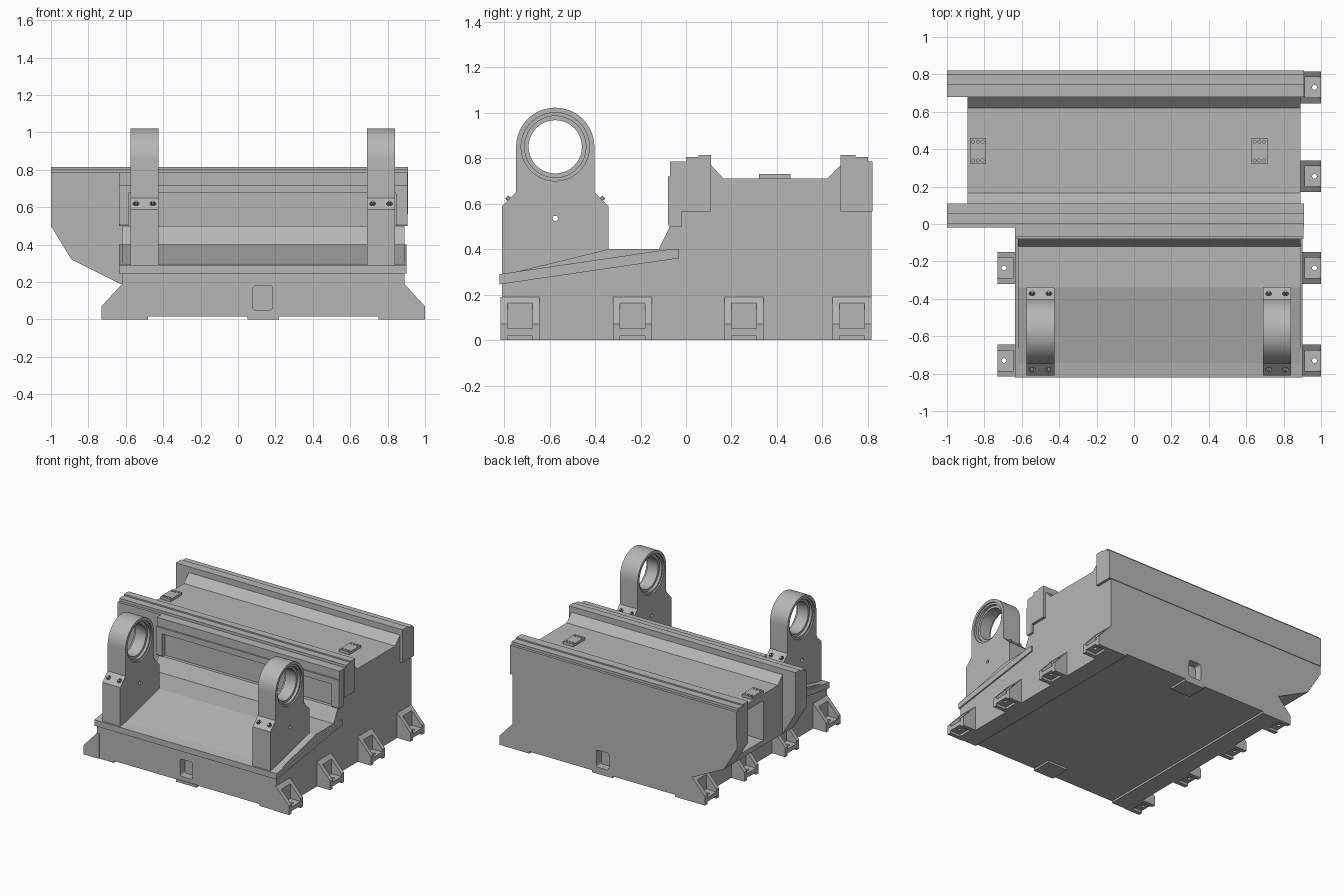
import bpy, bmesh, math
from mathutils import Matrix, Vector

if "Cube" in bpy.data.objects:
    bpy.data.objects.remove(bpy.data.objects["Cube"], do_unlink=True)

GREY = (0.47, 0.47, 0.47, 1)
iron = bpy.data.materials.new("cast_grey")
iron.use_nodes = True
iron.diffuse_color = GREY
iron.node_tree.nodes["Principled BSDF"].inputs["Base Color"].default_value = GREY


def finish(name, bm):
    bmesh.ops.recalc_face_normals(bm, faces=bm.faces)
    mesh = bpy.data.meshes.new(name)
    bm.to_mesh(mesh)
    bm.free()
    mesh.materials.append(iron)
    obj = bpy.data.objects.new(name, mesh)
    bpy.context.collection.objects.link(obj)
    return obj


def prism(name, profile, a, b, axis="x"):
    """Extrude a (y, z) profile along x, or an (x, z) profile along y."""
    bm = bmesh.new()
    place = (lambda p: (a, p[0], p[1])) if axis == "x" else (lambda p: (p[0], a, p[1]))
    face = bm.faces.new([bm.verts.new(place(p)) for p in profile])
    new = bmesh.ops.extrude_face_region(bm, geom=[face])["geom"]
    step = Vector((b - a, 0, 0)) if axis == "x" else Vector((0, b - a, 0))
    bmesh.ops.translate(bm, vec=step, verts=[v for v in new if isinstance(v, bmesh.types.BMVert)])
    return finish(name, bm)


def box(name, x, y, z):
    return prism(name, [(y[0], z[0]), (y[1], z[0]), (y[1], z[1]), (y[0], z[1])], *x)


def cylinder(name, centre, radius, depth, direction, sides=48):
    bm = bmesh.new()
    turn = Vector((0, 0, 1)).rotation_difference(Vector(direction)).to_matrix().to_4x4()
    bmesh.ops.create_cone(bm, cap_ends=True, segments=sides, radius1=radius, radius2=radius,
                          depth=depth, matrix=Matrix.Translation(centre) @ turn)
    return finish(name, bm)


def select(obj):
    bpy.ops.object.select_all(action="DESELECT")
    obj.select_set(True)
    bpy.context.view_layer.objects.active = obj


def cut(obj, cutter):
    cutter.hide_render = True
    mod = obj.modifiers.new("cut", "BOOLEAN")
    mod.operation, mod.solver, mod.object = "DIFFERENCE", "EXACT", cutter
    select(obj)
    bpy.ops.object.modifier_apply(modifier="cut")
    bpy.data.objects.remove(cutter, do_unlink=True)


LEFT, RIGHT = 0.89, -0.62      # side walls of the casting
MID = (LEFT + RIGHT) / 2

# Main casting with sloped pan at the front and trough on top
body = prism("main_casting", [
    (-0.81, 0.015), (-0.81, 0.285), (-0.34, 0.40), (-0.12, 0.40), (-0.07, 0.50), (-0.03, 0.50),
    (-0.03, 0.77), (0.11, 0.77), (0.165, 0.71), (0.62, 0.71), (0.68, 0.77), (0.815, 0.77),
    (0.815, 0.015)], RIGHT, LEFT)

# Lifting pockets, front and back
for y in (-0.81, 0.815):
    pocket = box("pocket", (0.08, 0.185), (y - 0.06, y + 0.06), (0.05, 0.18))
    bm = bmesh.new()
    bm.from_mesh(pocket.data)
    edges = [e for e in bm.edges if abs(e.verts[0].co.y - e.verts[1].co.y) > 0.1]
    bmesh.ops.bevel(bm, geom=edges, offset=0.015, segments=3, profile=0.5, affect="EDGES")
    bm.to_mesh(pocket.data)
    bm.free()
    cut(body, pocket)

# Sloped flange around the pan
prism("pan_flange", [(-0.82, 0.245), (-0.82, 0.29), (-0.07, 0.40), (-0.03, 0.40), (-0.03, 0.36)],
      -0.635, 0.90)

# Front wall frame with a recessed panel
frame = prism("front_frame", [(-0.02, 0.50), (-0.075, 0.50), (-0.08, 0.51), (-0.08, 0.72),
                              (-0.07, 0.72), (-0.07, 0.785), (-0.02, 0.785)], -0.635, 0.905)
cut(frame, box("panel", (-0.585, 0.845), (-0.1, -0.045), (0.49, 0.675)))

# Stepped rails along the top
prism("front_rail", [(-0.02, 0.565), (-0.02, 0.785), (0, 0.785), (0, 0.805), (0.055, 0.805),
                     (0.055, 0.815), (0.11, 0.815), (0.11, 0.565)], -1, 0.91)
prism("rear_rail", [(0.68, 0.565), (0.68, 0.815), (0.745, 0.815), (0.745, 0.805), (0.80, 0.805),
                    (0.80, 0.785), (0.82, 0.785), (0.82, 0.565)], -1, 0.91)

# Overhanging end: two side wings, hollow middle and trough slopes
wing = [(-1, 0.78), (-1, 0.50), (-0.89, 0.32), (-0.63, 0.19), (-0.60, 0.19), (-0.60, 0.78)]
prism("front_wing", wing, -0.02, 0.11, "y")
prism("rear_wing", wing, 0.68, 0.815, "y")
middle = prism("overhang_middle", [(-0.89, 0.71), (-0.89, 0.32), (-0.63, 0.19), (-0.60, 0.19),
                                   (-0.60, 0.71)], 0.10, 0.69, "y")
cut(middle, box("cavity", (-0.95, -0.66), (0.34, 0.64), (0.36, 0.66)))
for name, wall, foot in (("front", 0.11, 0.165), ("rear", 0.68, 0.62)):
    prism(name + "_trough_slope", [(wall, 0.70), (wall, 0.77), (foot, 0.71), (foot, 0.70)],
          -0.89, RIGHT)

# Ground strips and centre pads
for name, x in (("right", (RIGHT, -0.48)), ("left", (0.75, LEFT))):
    box(name + "_ground_strip", x, (-0.81, 0.815), (0, 0.02))
for name, y in (("front", (-0.815, -0.66)), ("rear", (0.66, 0.815))):
    box(name + "_centre_pad", (0.05, 0.22), y, (0, 0.02))

# Gusseted feet: four on each side
for side, s, wall in (("left", 1, LEFT), ("right", -1, RIGHT)):
    for i, y in enumerate((-0.73, -0.235, 0.255, 0.73)):
        out = lambda d: wall + s * d
        foot = prism(f"{side}_foot_{i + 1}", [(out(-0.02), 0), (out(-0.02), 0.19), (out(0), 0.19),
                     (out(0.11), 0.07), (out(0.11), 0)], y - 0.085, y + 0.085, "y")
        cut(foot, box("pocket", (out(0.025), out(0.15)), (y - 0.055, y + 0.055), (0.05, 0.2)))
        cut(foot, box("slot", (out(0.025), out(0.15)), (y - 0.055, y + 0.055), (-0.02, 0.018)))
        cut(foot, cylinder("hole", (out(0.075), y, 0.04), 0.013, 0.2, (0, 0, 1), 16))

# Drilled mounting plates in the trough
for name, x in (("right", -0.835), ("left", 0.67)):
    plate = box(name + "_mounting_plate", (x - 0.043, x + 0.043), (0.32, 0.46), (0.70, 0.73))
    for dx in (-0.025, 0, 0.025):
        for dy in (-0.05, 0.05):
            cut(plate, cylinder("hole", (x + dx, 0.39 + dy, 0.73), 0.008, 0.03, (0, 0, 1), 12))

# Bearing brackets with stepped bores
CY, CZ, R = -0.575, 0.85, 0.172
arc = [(CY + R * math.cos(math.pi * k / 32), CZ + R * math.sin(math.pi * k / 32))
       for k in range(33)]
outline = [(-0.81, 0.27), (-0.34, 0.38), (-0.34, 0.588), (CY + R, 0.65)] + arc
outline += [(CY - R, 0.65), (-0.81, 0.588)]
for name, x in (("right", -0.50), ("left", 0.765)):
    bracket = prism(name + "_bracket", outline, x - 0.075, x + 0.075)
    cut(bracket, cylinder("bore", (x, CY, CZ), 0.117, 0.4, (1, 0, 0), 64))
    for s in (-1, 1):
        for radius, depth in ((0.15, 0.02), (0.135, 0.06)):
            cut(bracket, cylinder("step", (x + s * 0.075, CY, CZ), radius, depth, (1, 0, 0), 64))
    cut(bracket, cylinder("pin_hole", (x, CY, 0.535), 0.012, 0.4, (1, 0, 0), 16))
    # Bolt holes on the sloped shoulders, with a bolt in each
    for y, ny in ((-0.778, -0.69), (-0.372, 0.69)):
        for dx in (-0.045, 0.045):
            spot = (x + dx, y, 0.619)
            cut(bracket, cylinder("hole", spot, 0.016, 0.04, (0, ny, 0.72), 20))
            cylinder(name + "_shoulder_bolt", spot, 0.009, 0.03, (0, ny, 0.72), 6)
    select(bracket)
    bpy.ops.object.shade_smooth_by_angle(angle=math.radians(30))
